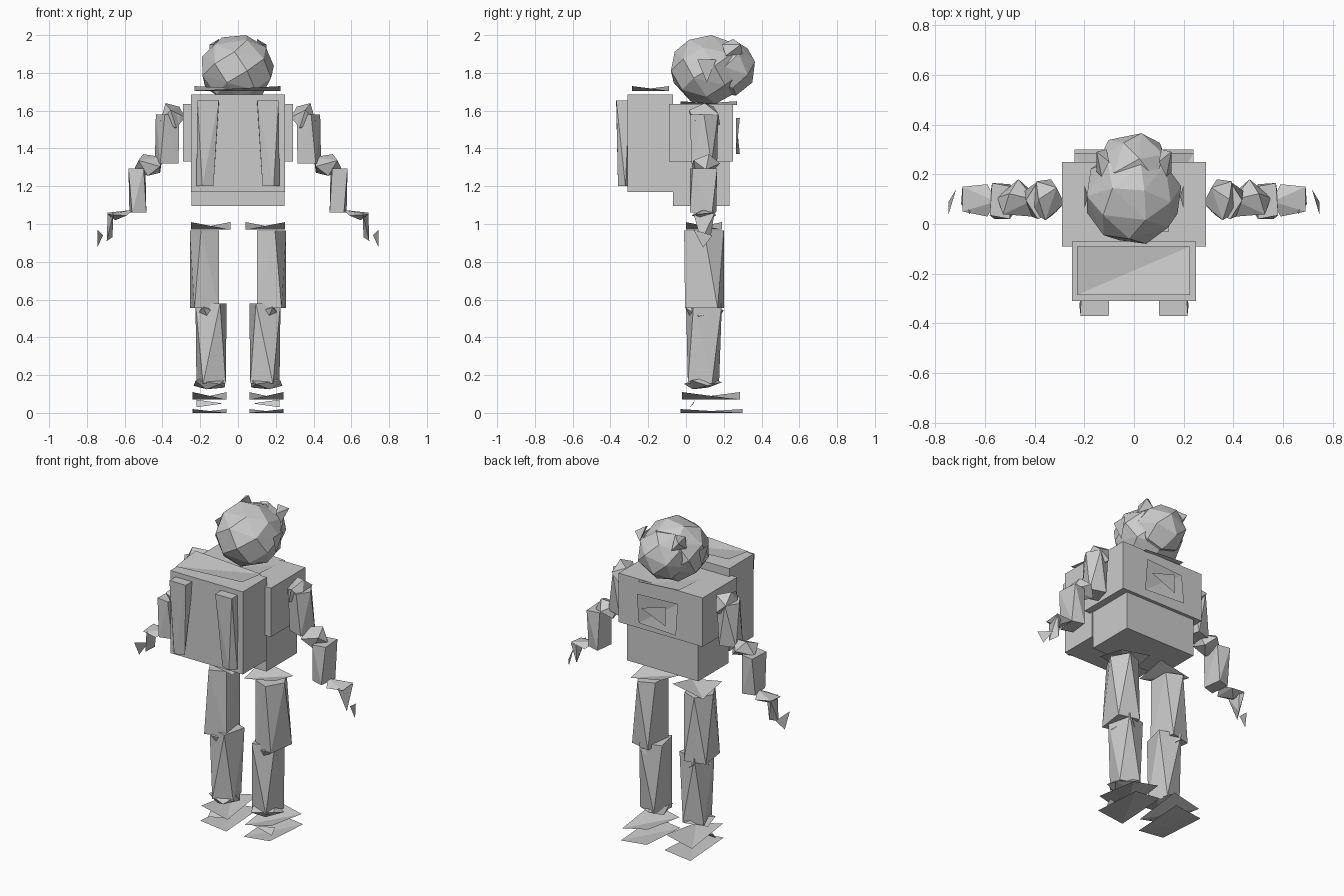
import bpy, bmesh, math

if "Cube" in bpy.data.objects:
    bpy.data.objects.remove(bpy.data.objects["Cube"])

grey = bpy.data.materials.new("suit grey")
grey.use_nodes = True
colour = (0.6, 0.6, 0.6, 1)
grey.diffuse_color = colour
grey.node_tree.nodes["Principled BSDF"].inputs["Base Color"].default_value = colour


def finish(name, bm):
    mesh = bpy.data.meshes.new(name)
    bm.to_mesh(mesh)
    bm.free()
    mesh.materials.append(grey)
    obj = bpy.data.objects.new(name, mesh)
    bpy.context.collection.objects.link(obj)
    return obj


def hull(name, points):
    """Faceted solid around a few points."""
    bm = bmesh.new()
    verts = [bm.verts.new(p) for p in points]
    res = bmesh.ops.convex_hull(bm, input=verts)
    loose = {v for v in res["geom_interior"] + res["geom_unused"]
             if isinstance(v, bmesh.types.BMVert)}
    bmesh.ops.delete(bm, geom=list(loose), context="VERTS")
    bmesh.ops.dissolve_limit(bm, angle_limit=0.01, verts=bm.verts, edges=bm.edges)
    bmesh.ops.recalc_face_normals(bm, faces=bm.faces)
    return finish(name, bm)


def box(name, x, y, z):
    return hull(name, [(a, b, c) for a in x for b in y for c in z])


def plate(name, x, y, z, side=1):
    """Slightly twisted thin sheet, low on one diagonal and high on the other."""
    bm = bmesh.new()
    corners = [(x[0], y[0], z[0]), (x[1], y[0], z[1]),
               (x[1], y[1], z[0]), (x[0], y[1], z[1])]
    v = [bm.verts.new((side * a, b, c)) for a, b, c in corners]
    bm.faces.new((v[0], v[1], v[2]))
    bm.faces.new((v[0], v[2], v[3]))
    return finish(name, bm)


def triangle(name, points, side=1):
    bm = bmesh.new()
    bm.faces.new([bm.verts.new((side * a, b, c)) for a, b, c in points])
    return finish(name, bm)


def ring(x, y, z, sides, turn):
    """Polygon stretched to fill the given x and y ranges."""
    pts = [(math.cos(turn + i * math.tau / sides), math.sin(turn + i * math.tau / sides))
           for i in range(sides)]
    lo = [min(p[k] for p in pts) for k in (0, 1)]
    hi = [max(p[k] for p in pts) for k in (0, 1)]
    return [(x[0] + (x[1] - x[0]) * (p[0] - lo[0]) / (hi[0] - lo[0]),
             y[0] + (y[1] - y[0]) * (p[1] - lo[1]) / (hi[1] - lo[1]), z) for p in pts]


def limb(name, side, low, high):
    """Prism between two rings, each (x range, y range, z, sides, turn)."""
    return hull(name, [(side * a, b, c) for a, b, c in ring(*low) + ring(*high)])


def ball(name, x, y, z, count, spin=0.0):
    """Coarse faceted ball filling the given ranges."""
    pts = []
    for i in range(count):
        h = 1 - 2 * (i + 0.5) / count
        r, a = math.sqrt(1 - h * h), spin + i * 2.39996
        pts.append((r * math.cos(a), r * math.sin(a), h))
    fitted = []
    for k, (a, b) in enumerate((x, y, z)):
        vals = [p[k] for p in pts]
        lo, hi = min(vals), max(vals)
        fitted.append([a + (b - a) * (v - lo) / (hi - lo) for v in vals])
    return hull(name, list(zip(*fitted)))


# Torso and backpack
box("chest", (-0.29, 0.29), (-0.09, 0.25), (1.33, 1.635))
box("waist", (-0.245, 0.245), (-0.07, 0.23), (1.095, 1.33))
box("backpack", (-0.25, 0.25), (-0.31, -0.07), (1.17, 1.685))
plate("backpack_lid", (-0.23, 0.225), (-0.285, -0.09), (1.705, 1.73))
plate("neck_ring", (-0.14, 0.14), (-0.03, 0.27), (1.63, 1.65))

# Chest panel: upright sheet with a small wedge
for name, pts in {
    "panel_lower": [(0.14, 0.265, 1.37), (-0.13, 0.285, 1.37), (-0.13, 0.265, 1.56)],
    "panel_upper": [(0.14, 0.265, 1.37), (-0.13, 0.265, 1.56), (0.14, 0.285, 1.56)],
    "panel_wedge": [(0.11, 0.287, 1.48), (-0.06, 0.287, 1.41), (-0.06, 0.287, 1.53)],
}.items():
    triangle(name, pts)

# Head, with the visor bulging from the face
ball("helmet", (-0.19, 0.19), (-0.08, 0.31), (1.635, 2.0), 30, 0.4)
ball("visor", (-0.15, 0.15), (0.08, 0.365), (1.68, 1.97), 22, 1.0)

for side, label in ((1, "left"), (-1, "right")):
    # Helmet details
    triangle(label + "_ear", [(0.2, 0.06, 1.87), (0.2, 0.16, 1.87), (0.185, 0.11, 1.75)], side)
    hull(label + "_helmet_lamp", [(side * a, b, c) for a, b, c in (
        (0.13, 0.19, 1.95), (0.15, 0.21, 1.89), (0.1, 0.25, 1.98),
        (0.15, 0.29, 1.95), (0.11, 0.3, 1.9))])

    # Backpack tanks
    limb(label + "_tank", side,
         ((0.13, 0.22), (-0.36, -0.3), 1.2, 4, 0.3),
         ((0.1, 0.215), (-0.37, -0.3), 1.655, 4, 0.8))

    # Arm
    ball(label + "_shoulder", (0.28 * side, 0.41 * side), (0.015, 0.18), (1.49, 1.64), 9)
    limb(label + "_upper_arm", side,
         ((0.315, 0.44), (0.03, 0.165), 1.32, 4, 0.5),
         ((0.31, 0.435), (0.02, 0.17), 1.58, 5, 0.0))
    ball(label + "_elbow", (0.4 * side, 0.55 * side), (0.03, 0.18), (1.255, 1.37), 8, 0.7)
    limb(label + "_forearm", side,
         ((0.485, 0.575), (0.02, 0.16), 1.06, 4, 0.6),
         ((0.49, 0.58), (0.02, 0.165), 1.295, 4, 0.9))
    hull(label + "_cuff", [(side * a, b, c) for a, b, c in (
        (0.555, 0.09, 1.075), (0.59, 0.03, 1.045), (0.59, 0.16, 1.045),
        (0.69, 0.05, 1.05), (0.69, 0.15, 1.06), (0.65, 0.1, 1.02))])
    hull(label + "_hand", [(side * a, b, c) for a, b, c in (
        (0.66, 0.04, 1.055), (0.69, 0.15, 1.055), (0.66, 0.14, 1.04),
        (0.695, 0.08, 0.91), (0.665, 0.13, 0.93))])
    triangle(label + "_fingers", [(0.745, 0.04, 0.97), (0.715, 0.14, 0.94),
                                  (0.745, 0.09, 0.875)], side)

    # Leg
    plate(label + "_hip_joint", (0.04, 0.25), (0.0, 0.19), (0.97, 1.01), side)
    limb(label + "_thigh", side,
         ((0.1, 0.255), (-0.005, 0.2), 0.555, 4, 0.6),
         ((0.1, 0.255), (-0.01, 0.2), 0.965, 5, 0.0))
    ball(label + "_knee", (0.09 * side, 0.225 * side), (-0.005, 0.2), (0.48, 0.59), 8, 0.3)
    limb(label + "_shin", side,
         ((0.065, 0.22), (0.01, 0.175), 0.155, 4, 0.5),
         ((0.06, 0.225), (0.0, 0.19), 0.58, 4, 1.05))
    ball(label + "_ankle", (0.065 * side, 0.235 * side), (-0.01, 0.19), (0.125, 0.19), 8, 0.9)

    # Boot: two separate twisted sheets and a toe wedge between them
    plate(label + "_boot_top", (0.06, 0.24), (-0.02, 0.285), (0.07, 0.11), side)
    triangle(label + "_toe_wedge", [(0.22, 0.02, 0.03), (0.22, 0.05, 0.07),
                                    (0.08, 0.04, 0.05)], side)
    plate(label + "_boot_sole", (0.06, 0.24), (-0.03, 0.3), (0.0, 0.02), side)
